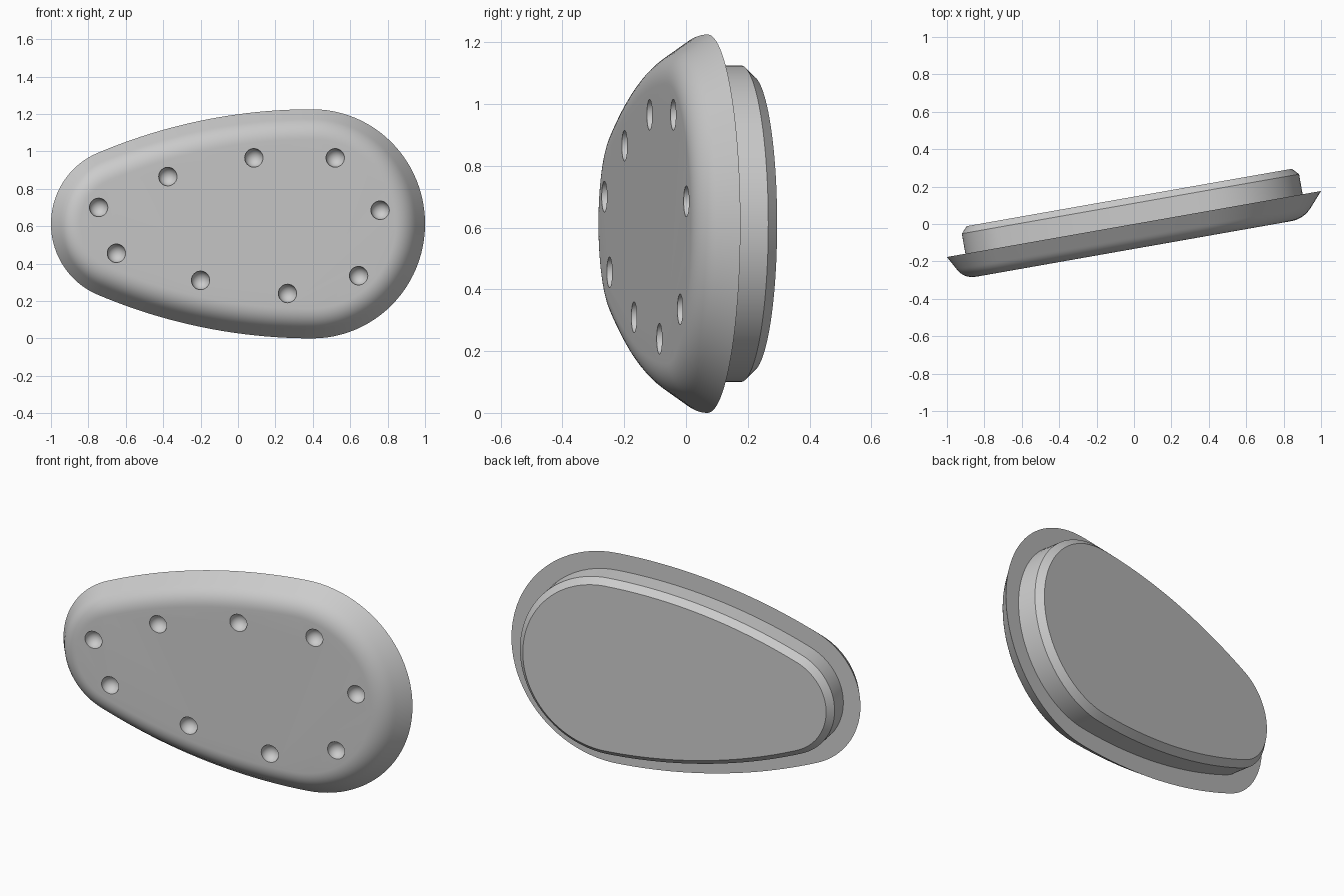
import bpy, bmesh, math
from mathutils import Matrix, Vector

cube = bpy.data.objects.get("Cube")
if cube:
    bpy.data.objects.remove(cube, do_unlink=True)

TILT = math.radians(10)
HALF_LEN, BIG, SMALL = 1.0155, 0.6125, 0.41   # half length, end radii
FRONT = -0.131                                # depth of the front face
PLACE = Matrix.Translation((0, 0, BIG)) @ Matrix.Rotation(TILT, 4, 'Z')

grey = bpy.data.materials.new("plain_grey")
grey.use_nodes = True
colour = (0.6, 0.6, 0.6, 1)
grey.diffuse_color = colour
grey.node_tree.nodes["Principled BSDF"].inputs["Base Color"].default_value = colour


def outline(inset):
    """Egg outline of tangent arcs, moved inwards by inset."""
    cx_big, cx_small = HALF_LEN - BIG, SMALL - HALF_LEN
    d = cx_big - cx_small
    side = (d * d + BIG ** 2 - SMALL ** 2) / (2 * (BIG - SMALL))
    phi = math.asin(d / (side - SMALL))
    q = math.pi / 2
    arcs = [(cx_big, 0, BIG, -q, q, 48),
            (cx_big, BIG - side, side, q, q + phi, 24),
            (cx_small, 0, SMALL, q + phi, 3 * q - phi, 36),
            (cx_big, side - BIG, side, 3 * q - phi, 3 * q, 24)]
    pts = []
    for cx, cz, r, a0, a1, n in arcs:
        for i in range(n):
            a = a0 + (a1 - a0) * i / n
            pts.append((cx + (r - inset) * math.cos(a), cz + (r - inset) * math.sin(a)))
    return pts


def loft(name, profile):
    """Closed solid from (inset, depth, sideways shift) rings."""
    bm = bmesh.new()
    rings = [[bm.verts.new((u + shift, depth, w)) for u, w in outline(inset)]
             for inset, depth, shift in profile]
    for a, b in zip(rings, rings[1:]):
        for i in range(len(a)):
            j = (i + 1) % len(a)
            bm.faces.new((a[i], a[j], b[j], b[i]))
    bm.faces.new(rings[0])
    bm.faces.new(rings[-1])
    bmesh.ops.recalc_face_normals(bm, faces=bm.faces)
    return finish(name, bm)


def finish(name, bm):
    mesh = bpy.data.meshes.new(name)
    bm.to_mesh(mesh)
    bm.free()
    mesh.materials.append(grey)
    ob = bpy.data.objects.new(name, mesh)
    ob.matrix_world = PLACE
    bpy.context.collection.objects.link(ob)
    return ob


def activate(ob):
    bpy.ops.object.select_all(action='DESELECT')
    ob.select_set(True)
    bpy.context.view_layer.objects.active = ob


# Front cover: slanted side, rounded shoulder, flat face
start, bend, end = Vector((0.05, -0.07)), Vector((0.09, -0.13)), Vector((0.16, FRONT))
profile = [(0, 0, 0)]
for k in range(13):
    t = k / 12
    p = start * (1 - t) ** 2 + bend * 2 * t * (1 - t) + end * t * t
    profile.append((p.x, p.y, p.y * math.sin(TILT)))
cover = loft("front_cover", profile)

# Back plug: straight wall and chamfered edge
plug = loft("back_plug", [(0.1, -0.02, 0), (0.1, 0.109, 0), (0.133, 0.144, 0)])

# Round dimples in the face
holes = [(-0.745, 0.70), (-0.65, 0.455), (-0.2, 0.31), (0.265, 0.24), (0.645, 0.335),
         (0.76, 0.685), (0.52, 0.965), (0.085, 0.965), (-0.375, 0.865)]
bm = bmesh.new()
for x, z in holes:
    u = (x + FRONT * math.sin(TILT)) / math.cos(TILT)
    at = Matrix.Translation((u, FRONT, z - BIG)) @ Matrix.Rotation(math.pi / 2, 4, 'X')
    bmesh.ops.create_uvsphere(bm, u_segments=32, v_segments=17, radius=0.05, matrix=at)
cutter = finish("dimple_cutter", bm)
cutter.hide_render = True

cut = cover.modifiers.new("dimples", 'BOOLEAN')
cut.operation, cut.solver, cut.object = 'DIFFERENCE', 'EXACT', cutter
activate(cover)
bpy.ops.object.modifier_apply(modifier=cut.name)
bpy.data.objects.remove(cutter, do_unlink=True)

for ob in (cover, plug):
    activate(ob)
    bpy.ops.object.shade_smooth_by_angle(angle=math.radians(30))
